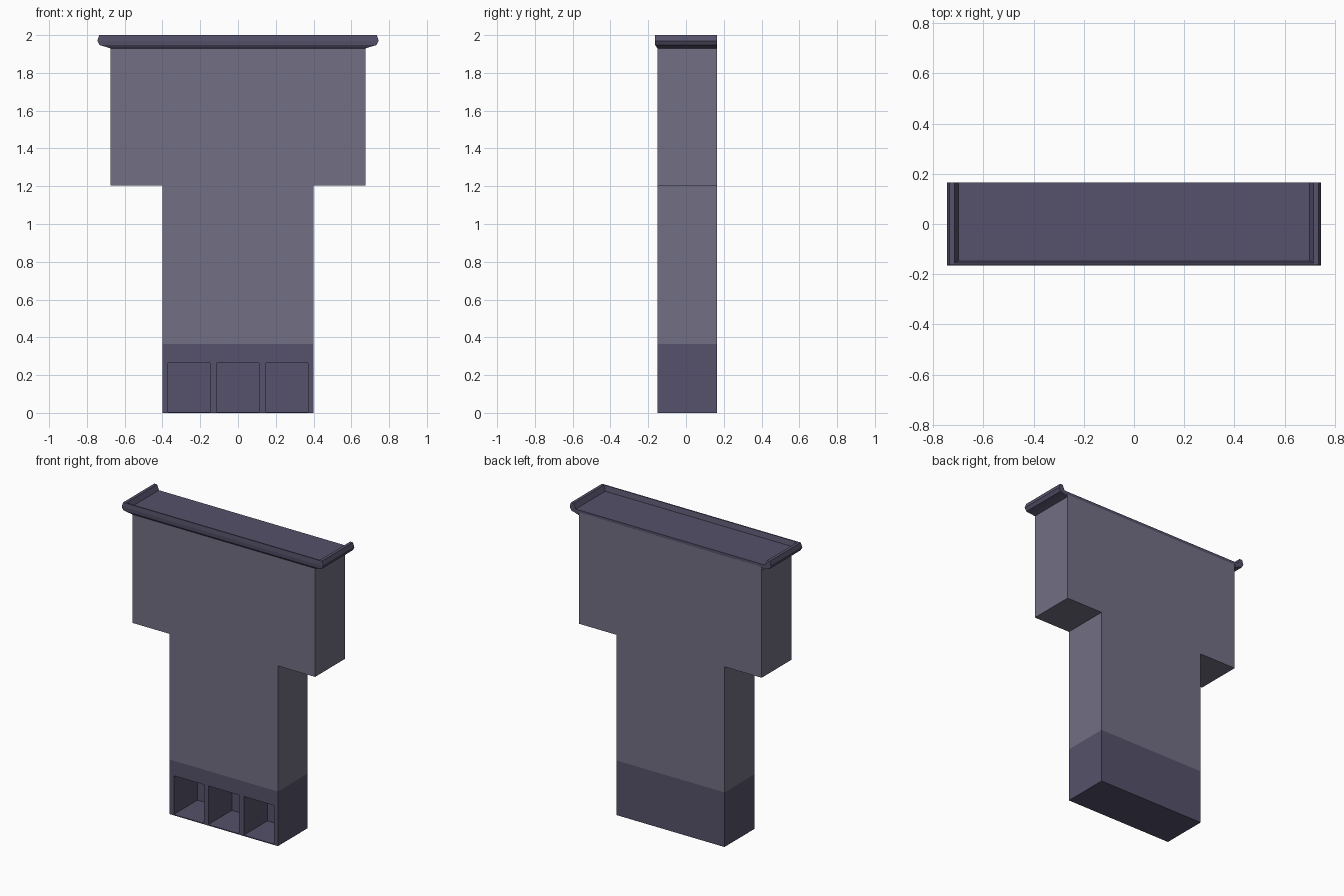
import bpy, bmesh

if "Cube" in bpy.data.objects:
    bpy.data.objects.remove(bpy.data.objects["Cube"])

FRONT, BACK = -0.15, 0.165


def material(name, rgb):
    m = bpy.data.materials.new(name)
    m.diffuse_color = (*rgb, 1)
    m.use_nodes = True
    m.node_tree.nodes["Principled BSDF"].inputs["Base Color"].default_value = m.diffuse_color
    return m


stone = material("light_stone", (0.17, 0.16, 0.23))
dark = material("dark_stone", (0.093, 0.083, 0.145))


def finish(name, bm, mat):
    bmesh.ops.recalc_face_normals(bm, faces=bm.faces)
    me = bpy.data.meshes.new(name)
    bm.to_mesh(me)
    bm.free()
    me.materials.append(mat)
    ob = bpy.data.objects.new(name, me)
    bpy.context.collection.objects.link(ob)
    return ob


# T-shaped body, open underneath where it meets the base
half = [(0.4, 0.365), (0.4, 1.205), (0.675, 1.205), (0.675, 1.95)]
outline = half + [(-x, z) for x, z in reversed(half)]
bm = bmesh.new()
a = [bm.verts.new((x, FRONT, z)) for x, z in outline]
b = [bm.verts.new((x, BACK, z)) for x, z in outline]
bm.faces.new(a)
bm.faces.new(b)
for i in range(len(a) - 1):
    bm.faces.new((a[i], a[i + 1], b[i + 1], b[i]))
finish("body", bm, stone)

# base with three deep front pockets
xs = [-0.4, -0.37, -0.148, -0.115, 0.112, 0.148, 0.37, 0.4]
zs = [0, 0.006, 0.265, 0.365]
bm = bmesh.new()
grid = [[bm.verts.new((x, FRONT, z)) for z in zs] for x in xs]
back = [[bm.verts.new((x, BACK, z)) for z in zs] for x in xs]
pockets = []
for i in range(len(xs) - 1):
    for j in range(len(zs) - 1):
        f = bm.faces.new((grid[i][j], grid[i + 1][j], grid[i + 1][j + 1], grid[i][j + 1]))
        bm.faces.new((back[i][j], back[i][j + 1], back[i + 1][j + 1], back[i + 1][j]))
        if j == 1 and i in (1, 3, 5):
            pockets.append(f)
    bm.faces.new((grid[i][0], back[i][0], back[i + 1][0], grid[i + 1][0]))
for i in (0, -1):
    for j in range(len(zs) - 1):
        bm.faces.new((grid[i][j], grid[i][j + 1], back[i][j + 1], back[i][j]))
res = bmesh.ops.extrude_discrete_faces(bm, faces=pockets)
for f in res["faces"]:
    bmesh.ops.translate(bm, verts=f.verts, vec=(0, 0.25, 0))
finish("base", bm, dark)

# moulded rim swept round the front and both ends: half width, front y, z
profile = [(0.67, -0.148, 1.928), (0.70, -0.157, 1.938), (0.733, -0.163, 1.947),
           (0.745, -0.165, 1.97), (0.735, -0.163, 2.0), (0.715, -0.155, 2.0),
           (0.70, -0.147, 1.965)]
bm = bmesh.new()
rows = [[bm.verts.new(p) for p in ((-x, BACK, z), (-x, y, z), (x, y, z), (x, BACK, z))]
        for x, y, z in profile]
for r, s in zip(rows, rows[1:] + rows[:1]):
    for k in range(3):
        bm.faces.new((r[k], r[k + 1], s[k + 1], s[k]))
for k in (0, 3):
    bm.faces.new([r[k] for r in rows])
finish("rim", bm, dark)

# recessed top slab inside the rim
bm = bmesh.new()
bmesh.ops.create_cube(bm, size=1)
for v in bm.verts:
    v.co = (v.co.x * 1.40, FRONT + 0.003 if v.co.y < 0 else BACK,
            1.945 if v.co.z < 0 else 1.965)
finish("top_slab", bm, dark)
